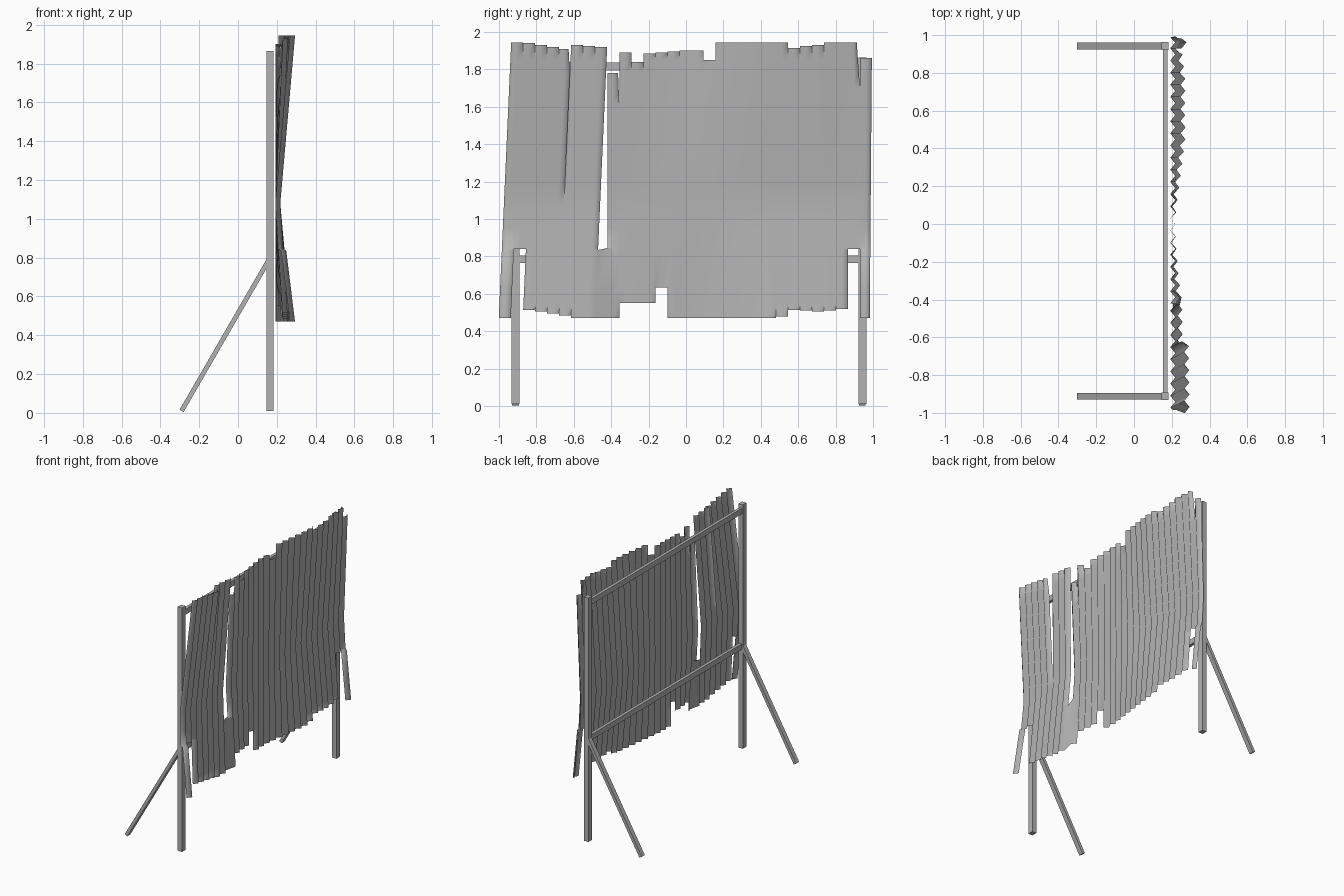
import bpy, bmesh, math
from mathutils import Vector

if "Cube" in bpy.data.objects:
    bpy.data.objects.remove(bpy.data.objects["Cube"], do_unlink=True)

grey = bpy.data.materials.new("plain grey")
grey.use_nodes = True
GREY = (0.45, 0.45, 0.45, 1)
grey.diffuse_color = GREY
grey.node_tree.nodes["Principled BSDF"].inputs["Base Color"].default_value = GREY


def finish(name, bm):
    mesh = bpy.data.meshes.new(name)
    bm.to_mesh(mesh)
    bm.free()
    mesh.materials.append(grey)
    obj = bpy.data.objects.new(name, mesh)
    bpy.context.collection.objects.link(obj)
    return obj


def beam(name, start, end, width, depth):
    """Square timber between two points; width runs along y where possible."""
    a, b = Vector(start), Vector(end)
    along = (b - a).normalized()
    side = Vector((0, 1, 0)) if abs(along.y) < 0.9 else Vector((0, 0, 1))
    other = along.cross(side)
    bm = bmesh.new()
    bmesh.ops.create_cube(bm, size=1)
    for v in bm.verts:
        c = v.co.copy()
        v.co = (a + b) / 2 + side * c.x * width + other * c.y * depth + along * c.z * (b - a).length
    bmesh.ops.recalc_face_normals(bm, faces=bm.faces)
    return finish(name, bm)


# Timber frame: posts, raking struts and two rails
for label, y in (("right", -0.912), ("left", 0.943)):
    beam(label + "_post", (0.164, y, 0.01), (0.164, y, 1.865), 0.042, 0.036)
    beam(label + "_strut", (0.158, y, 0.787), (-0.291, y, 0.01), 0.036, 0.024)
for label, z in (("lower", 0.785), ("upper", 1.815)):
    beam(label + "_rail", (0.166, -0.912, z), (0.166, 0.943, z), 0.042, 0.023)

# Corrugated sheet: one column per ridge, counted from the left end
PITCH, EDGE, BEND, NOTCH = 0.0643, 0.93, 1.08, 0.84
tops = [1.86] + [1.945] * 3 + [1.93, 1.925, 1.915] + [1.945] * 6 + [1.85]
tops += [1.9, 1.9, 1.895, 1.89, 1.885, 1.84, 1.89, 1.78, 1.92, 1.925, 1.93]
tops += [1.91, 1.92, 1.93, 1.94, 1.945]
bottoms = [0.47, NOTCH, 0.52, 0.51, 0.505, 0.51, 0.515, 0.48] + [0.47] * 9
bottoms += [0.635] + [0.55] * 3 + [0.47] * 3 + [0.485, 0.495, 0.505, 0.515, NOTCH, 0.47]
levels = [0.47, 0.55, 0.635, 0.835, 0.845, 0.95, BEND, 1.2, 1.4, 1.6, 1.7, 1.78, 1.85, 1.95]
tears = {0: (1.7, 0.07), 20: (1.6, 0.04), 24: (1.78, 0.1)}
curve = [(-0.7, 0.04), (-0.45, 0.04), (-0.1, 0.005), (0.02, 0.0), (0.45, 0.055), (0.75, 0.055), (1.1, 0.02)]


def outward(y):
    for (y0, o0), (y1, o1) in zip(curve, curve[1:]):
        if y <= y1:
            return o0 + (o1 - o0) * max(0, (y - y0) / (y1 - y0))
    return curve[-1][1]


def sheet_point(col, half, z):
    """Place one corner of a column; half counts 0, 1, 2 across its ridge."""
    y = EDGE - PITCH * (col + half / 2)
    x = 0.218 if half == 1 else 0.192
    bend = outward(y)
    if z > BEND:
        if col >= 24:
            bend = 0.076
        x += bend * (z - BEND) / (1.945 - BEND)
    else:
        if col == 28 and z < NOTCH:
            bend = 0.076
        if col == -1 and z < NOTCH:
            bend = 0.06
        x += bend * (BEND - z) / (BEND - 0.47)
    # the torn side panel leans; below the tear it stays joined
    if col >= 21 or (col == 20 and half == 2 and z < NOTCH):
        y -= 0.045 * (1.945 - z)
    if col == -1 and half == 0:
        y -= 0.008 * (1.945 - z)
    if half == 0 and col in tears:
        start, slope = tears[col]
        y -= slope * max(0, z - start)
    return (x, y, z)


bm = bmesh.new()
for index, (low, high) in enumerate(zip(bottoms, tops)):
    col = index - 1
    rows = [low] + [z for z in levels if low + 0.004 < z < high - 0.004] + [high]
    for half in (0, 1):
        for z0, z1 in zip(rows, rows[1:]):
            corners = [(half + 1, z0), (half, z0), (half, z1), (half + 1, z1)]
            bm.faces.new([bm.verts.new(sheet_point(col, h, z)) for h, z in corners])
bmesh.ops.remove_doubles(bm, verts=bm.verts, dist=0.0015)
for f in bm.faces:
    f.smooth = True
    if f.normal.x < 0:
        f.normal_flip()
finish("corrugated_sheet", bm)
